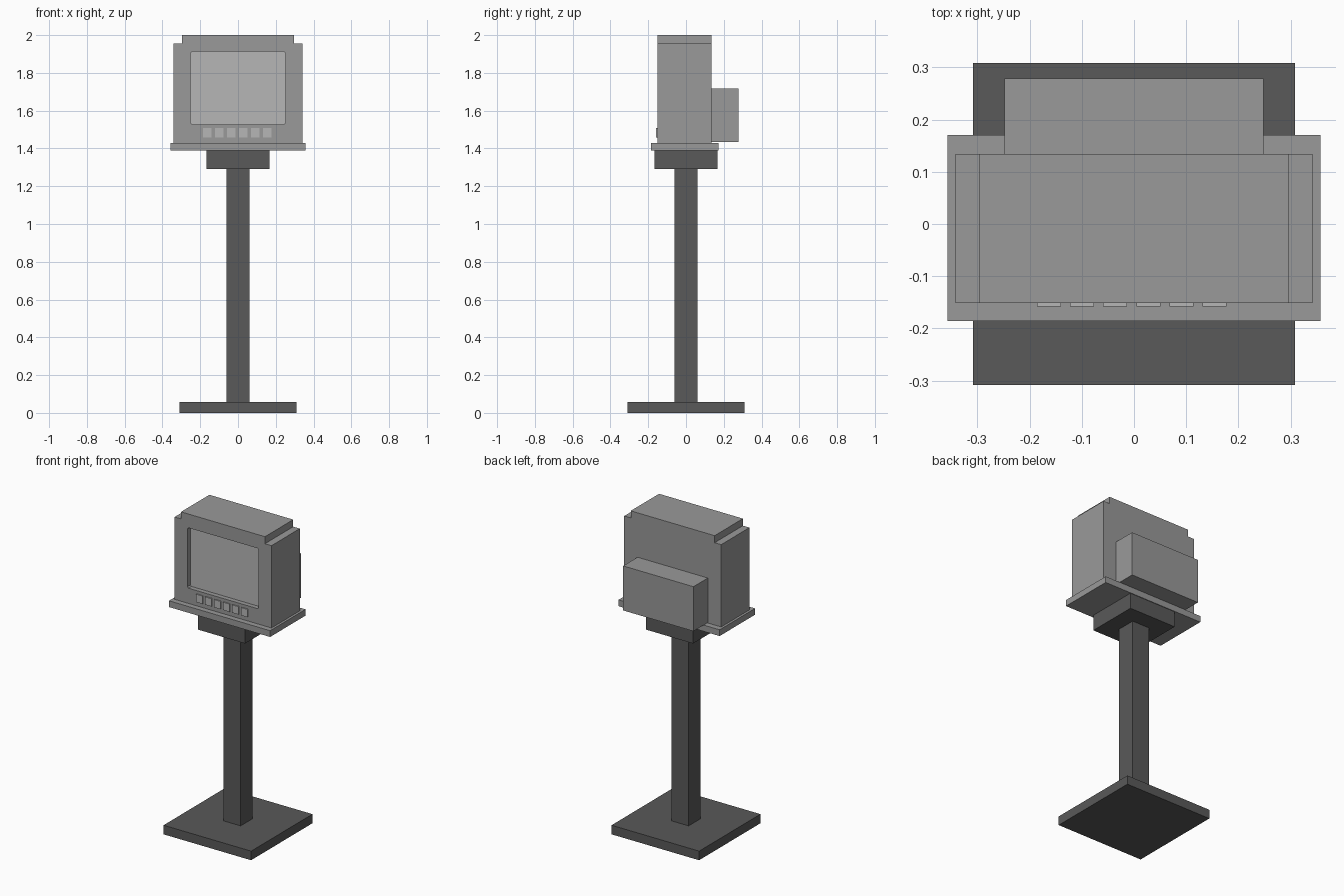
import bpy, bmesh

if "Cube" in bpy.data.objects:
    bpy.data.objects.remove(bpy.data.objects["Cube"])


def material(name, v):
    m = bpy.data.materials.new(name)
    m.diffuse_color = (v, v, v, 1)
    m.use_nodes = True
    m.node_tree.nodes["Principled BSDF"].inputs["Base Color"].default_value = m.diffuse_color
    return m


DARK = material("dark_grey", 0.10)
MID = material("mid_grey", 0.32)
LIGHT = material("light_grey", 0.47)


def prism(name, profile, y0, y1, mat):
    """Extrude an x/z outline from y0 to y1."""
    bm = bmesh.new()
    face = bm.faces.new([bm.verts.new((x, y0, z)) for x, z in profile])
    ext = bmesh.ops.extrude_face_region(bm, geom=[face])
    moved = [g for g in ext["geom"] if isinstance(g, bmesh.types.BMVert)]
    bmesh.ops.translate(bm, verts=moved, vec=(0, y1 - y0, 0))
    bmesh.ops.recalc_face_normals(bm, faces=bm.faces)
    mesh = bpy.data.meshes.new(name)
    bm.to_mesh(mesh)
    bm.free()
    mesh.materials.append(mat)
    ob = bpy.data.objects.new(name, mesh)
    bpy.context.collection.objects.link(ob)
    return ob


def box(name, x0, x1, y0, y1, z0, z1, mat):
    return prism(name, [(x0, z0), (x1, z0), (x1, z1), (x0, z1)], y0, y1, mat)


# Stand: foot, post and neck block
box("base_plate", -0.309, 0.309, -0.309, 0.309, 0, 0.058, DARK)
box("post", -0.061, 0.061, -0.061, 0.061, 0.058, 1.29, DARK)
box("neck_block", -0.167, 0.167, -0.167, 0.167, 1.29, 1.39, DARK)

# Housing: tray, stepped body and rear box
box("tray", -0.357, 0.357, -0.186, 0.171, 1.39, 1.43, MID)
half = [(0.342, 1.43), (0.342, 1.955), (0.296, 1.955), (0.296, 2.0)]
body = prism("monitor_body", half + [(-x, z) for x, z in reversed(half)],
             -0.151, 0.134, MID)
box("rear_box", -0.248, 0.248, 0.134, 0.279, 1.433, 1.717, MID)

# Screen opening with clipped corners, and the panel set into it
w, b, t, c = 0.251, 1.527, 1.912, 0.008
side = [(w - c, b), (w, b + c), (w, t - c), (w - c, t)]
outline = side + [(-x, z) for x, z in reversed(side)]
cutter = prism("screen_cutter", outline, -0.2, -0.115, MID)
cutter.hide_render = True
cut = body.modifiers.new("screen_recess", "BOOLEAN")
cut.operation = "DIFFERENCE"
cut.solver = "EXACT"
cut.object = cutter
bpy.context.view_layer.objects.active = body
bpy.ops.object.modifier_apply(modifier=cut.name)
bpy.data.objects.remove(cutter)
prism("screen", outline, -0.121, -0.112, LIGHT)

# Row of buttons
for i in range(6):
    x = -0.163 + i * 0.0635
    box(f"button_{i + 1}", x - 0.023, x + 0.023, -0.158, -0.145,
        1.457, 1.507, LIGHT)
